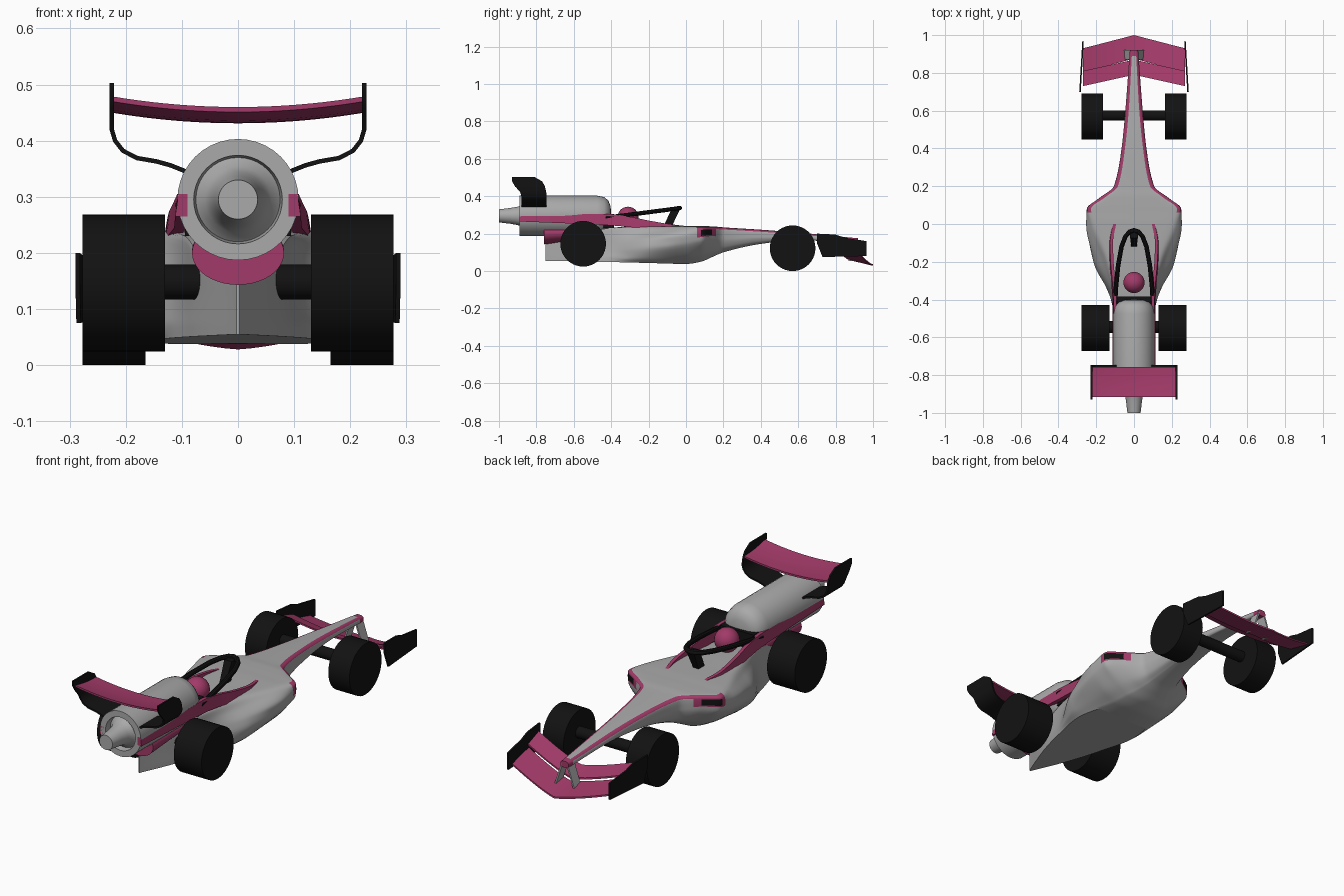
import bpy, bmesh, math
from mathutils import Vector

if "Cube" in bpy.data.objects:
    bpy.data.objects.remove(bpy.data.objects["Cube"])


def material(name, rgb):
    m = bpy.data.materials.new(name)
    m.diffuse_color = (*rgb, 1)
    m.use_nodes = True
    m.node_tree.nodes["Principled BSDF"].inputs["Base Color"].default_value = m.diffuse_color
    return m


GREY = material("light grey", (0.40, 0.40, 0.40))
PINK = material("deep pink", (0.36, 0.042, 0.138))
BLACK = material("black", (0.006, 0.006, 0.006))
MATS = [GREY, PINK, BLACK]


def finish(ob, mirror=False):
    for m in MATS:
        ob.data.materials.append(m)
    if mirror:
        ob.modifiers.new("Mirror", 'MIRROR')
    return ob


def loft(name, rings, colour=0, mirror=False):
    """Closed rings joined to a capped solid; colour is an index or rule(i, j)."""
    bm = bmesh.new()
    vs = [[bm.verts.new(p) for p in r] for r in rings]
    n = len(rings[0])
    rule = colour if callable(colour) else (lambda i, j: colour)
    for i in range(len(rings) - 1):
        for j in range(n):
            k = (j + 1) % n
            f = bm.faces.new((vs[i][j], vs[i][k], vs[i + 1][k], vs[i + 1][j]))
            f.material_index = rule(i, j)
    bm.faces.new(vs[0]).material_index = rule(0, 0)
    bm.faces.new(vs[-1]).material_index = rule(len(rings) - 2, 0)
    bmesh.ops.recalc_face_normals(bm, faces=bm.faces)
    me = bpy.data.meshes.new(name)
    bm.to_mesh(me)
    bm.free()
    ob = bpy.data.objects.new(name, me)
    bpy.context.collection.objects.link(ob)
    return finish(ob, mirror)


def interp(tab, t):
    """Smooth interpolation without overshoot; rows are (t, values...)."""
    i = 0
    while i < len(tab) - 2 and t > tab[i + 1][0]:
        i += 1
    h = tab[i + 1][0] - tab[i][0]
    s = (t - tab[i][0]) / h

    def slope(k, c):
        sec = lambda a: (tab[a + 1][c] - tab[a][c]) / (tab[a + 1][0] - tab[a][0])
        if k == 0 or k == len(tab) - 1:
            return sec(0 if k == 0 else k - 1)
        a, b = sec(k - 1), sec(k)
        return 0 if a * b <= 0 else 2 * a * b / (a + b)
    out = []
    for c in range(1, len(tab[0])):
        out.append((2*s**3 - 3*s*s + 1) * tab[i][c] + (s**3 - 2*s*s + s) * h * slope(i, c)
                   + (3*s*s - 2*s**3) * tab[i + 1][c] + (s**3 - s*s) * h * slope(i + 1, c))
    return out


def cylinder(name, r, x0, x1, y, z, colour, mirror=True, seg=40):
    rings = [[(x, y + r * math.cos(a * math.tau / seg), z + r * math.sin(a * math.tau / seg))
              for a in range(seg)] for x in (x0, x1)]
    return loft(name, rings, colour, mirror)


def tube(name, pts, r, colour):
    cu = bpy.data.curves.new(name, 'CURVE')
    cu.dimensions = '3D'
    cu.bevel_depth = r
    cu.bevel_resolution = 3
    cu.use_fill_caps = True
    sp = cu.splines.new('POLY')
    sp.points.add(len(pts) - 1)
    for p, q in zip(sp.points, pts):
        p.co = (*q, 1)
    me = bpy.data.meshes.new_from_object(bpy.data.objects.new(name, cu))
    ob = bpy.data.objects.new(name, me)
    bpy.context.collection.objects.link(ob)
    me.materials.clear()
    finish(ob)
    for f in me.polygons:
        f.material_index = colour
    return ob


# Main body: y, then (half width, z) from the top edge down to the floor edge
BODY = [
    (-.75, .002, .15, .003, .14, .003, .12, .003, .10, .003, .07, .003, .055),
    (-.55, .070, .20, .074, .17, .076, .13, .078, .10, .080, .07, .080, .051),
    (-.40, .095, .23, .102, .19, .108, .14, .115, .10, .122, .07, .122, .048),
    (-.20, .125, .238, .165, .205, .205, .165, .215, .125, .19, .07, .16, .043),
    (0.00, .200, .238, .235, .222, .253, .190, .247, .150, .19, .08, .12, .038),
    (0.08, .228, .236, .248, .224, .250, .200, .245, .165, .17, .09, .10, .050),
    (0.14, .155, .236, .178, .225, .180, .205, .176, .170, .12, .10, .07, .075),
    (0.20, .085, .232, .105, .222, .107, .200, .106, .170, .085, .12, .05, .10),
    (0.40, .048, .220, .064, .210, .066, .195, .066, .180, .055, .155, .03, .145),
    (0.60, .028, .205, .044, .195, .046, .185, .046, .178, .04, .168, .02, .165),
    (0.92, .010, .175, .020, .168, .022, .160, .022, .155, .018, .148, .008, .145)]
SUB, STEPS = 5, 167
ys = [-.75 + 1.67 * i / STEPS for i in range(STEPS + 1)]
rings = []
for y in ys:
    v = interp(BODY, y)
    ctrl = [(0, 0, v[1] + .02 * v[0])] + [(k + 1, v[2*k], v[2*k + 1]) for k in range(6)]
    half = [interp(ctrl, j / SUB) for j in range(6 * SUB + 1)] + [[0, v[11]]]
    rings.append([(x, y, z) for x, z in half] + [(-x, y, z) for x, z in half[-2:0:-1]])
N = len(rings[0])


def body_colour(i, j):
    t, y = (min(j, N - 1 - j) + .5) / SUB, ys[i] + .005
    if 2.2 < t < 3.4 and .075 < y < .145:
        return 2                                  # side intake
    if (2 <= t < 3.6 and .06 < y < .165) or (1 <= t < 2 and y > .055) or y > .89:
        return 1                                  # intake frame and nose stripe
    return 0


loft("body", rings, body_colour)

# Cockpit sides running back along the engine
SIDES = [(-.89, .112, .265, .305), (-.42, .114, .245, .305), (-.3, .121, .235, .29),
         (-.2, .130, .225, .27), (-.1, .133, .222, .253), (.02, .112, .215, .238)]
rings = []
for i in range(47):
    y = -.89 + .91 * i / 46
    w, a, b = interp(SIDES, y)
    rings.append([(w - .022, y, a), (w, y, a), (w - .006, y, b), (w - .022, y, b)])
loft("cockpit_side", rings, 1, True)

# Engine cover, recessed tail ring and exhaust cone, turned around y
PROFILE = [(-.40, .004), (-.403, .05), (-.415, .082), (-.437, .1), (-.475, .108), (-.89, .108),
           (-.89, .079), (-.86, .075), (-.875, .059), (-.9, .049), (-.94, .042), (-1, .035)]


def turned(y, rx, rz, z, seg=40):
    return [(rx * math.cos(math.tau * a / seg), y, z + rz * math.sin(math.tau * a / seg))
            for a in range(seg)]


loft("engine_cover", [turned(y, r, r, .295) for y, r in PROFILE])
loft("engine_fairing", [turned(-.76, .082, .057, .2), turned(-.6, .082, .045, .205),
                        turned(-.42, .08, .03, .21)], 1)

# Wheels and axles
cylinder("rear_wheel", .122, .13, .277, -.55, .146, 2)
cylinder("front_wheel", .122, .165, .277, .57, .122, 2)
cylinder("rear_axle", .031, .02, .14, -.545, .148, 2)
cylinder("front_axle", .027, -.17, .17, .575, .14, 2, False)

# Driver helmet, headrest, cockpit hoop and its pillar
bpy.ops.mesh.primitive_uv_sphere_add(segments=32, ring_count=16, radius=.056, location=(0, -.31, .288))
helmet = bpy.context.object
helmet.name = "helmet"
finish(helmet)
for f in helmet.data.polygons:
    f.material_index = 1
loft("headrest", [[(-.095, y, .23), (.095, y, .23), (.09, y, .305), (-.09, y, .305)]
                  for y in (-.44, -.385)], 2)
HOOP = [(-.43, .1, .285), (-.35, .097, .295), (-.22, .084, .312), (-.12, .066, .325),
        (-.065, .045, .332), (-.04, .022, .336)]
side = [(x, y, z) for y, x, z in HOOP]
tube("cockpit_hoop", side + [(0, -.033, .337)] + [(-x, y, z) for x, y, z in side[::-1]], .012, 2)
loft("hoop_pillar", [[(-w, y0, z), (w, y0, z), (w, y1, z), (-w, y1, z)]
                     for w, y0, y1, z in ((.014, -.125, -.08, .23), (.02, -.075, -.03, .335))], 2)


# Wings: chord points lofted across the width
def wing(name, half, chord, thick):
    rings = []
    for i in range(25):
        x = half * (i / 12 - 1)
        pts = [chord(abs(x) / half, s) for s in (0, .25, .5, .75, 1)]
        rings.append([(x, y, z + thick) for y, z in pts] + [(x, y, z) for y, z in pts[::-1]])
    loft(name, rings, 1)


wing("rear_wing", .225, lambda u, s: (-.757 - .158 * s, .431 + .019 * u*u + .02 * s*s), .009)
wing("front_wing_main", .27,
     lambda u, s: (1 - .07*u - .125*s, .028 + .06 * u**1.4 + .03 * s), .008)
wing("front_wing_flap", .27,
     lambda u, s: (.87 - .06*u - .08*s, .072 + .065 * u**1.4 + .03 * s), .008)

# Rear wing end plates curling inward to the engine: x, z, back y, front y
PLATE = [(.225, .503, -.93, -.81), (.225, .48, -.93, -.77), (.225, .455, -.915, -.755),
         (.225, .42, -.885, -.747), (.219, .4, -.88, -.746), (.205, .382, -.88, -.746),
         (.18, .369, -.88, -.746), (.145, .363, -.88, -.746), (.12, .356, -.88, -.746),
         (.085, .342, -.88, -.746)]
rings = []
for i, (x, z, a, b) in enumerate(PLATE):
    p, q = PLATE[max(i - 1, 0)], PLATE[min(i + 1, len(PLATE) - 1)]
    d = Vector((q[0] - p[0], q[1] - p[1])).normalized() * .004
    rings.append([(x - d.y, a, z + d.x), (x - d.y, b, z + d.x),
                  (x + d.y, b, z - d.x), (x + d.y, a, z - d.x)])
loft("rear_wing_plate", rings, 2, True)

# Front wing end plates, toed outward at the back, and nose pylons
EDGE = [(.70, .2), (.8, .195), (.85, .178), (.965, .16), (.965, .08), (.73, .075), (.70, .15)]
loft("front_wing_plate", [[(.266 + o + .06 * (.965 - y), y, z) for y, z in EDGE]
                          for o in (0, .008)], 2, True)
loft("nose_pylon", [[(x, .87, z), (x + .008, .87, z), (x + .008, .92, z), (x, .92, z)]
                    for x, z in ((.045, .055), (.01, .16))], 0, True)

# Smooth shading with sharp edges kept
for ob in bpy.context.collection.objects:
    ob.select_set(True)
    bpy.context.view_layer.objects.active = ob
bpy.ops.object.shade_smooth_by_angle(angle=math.radians(35))
